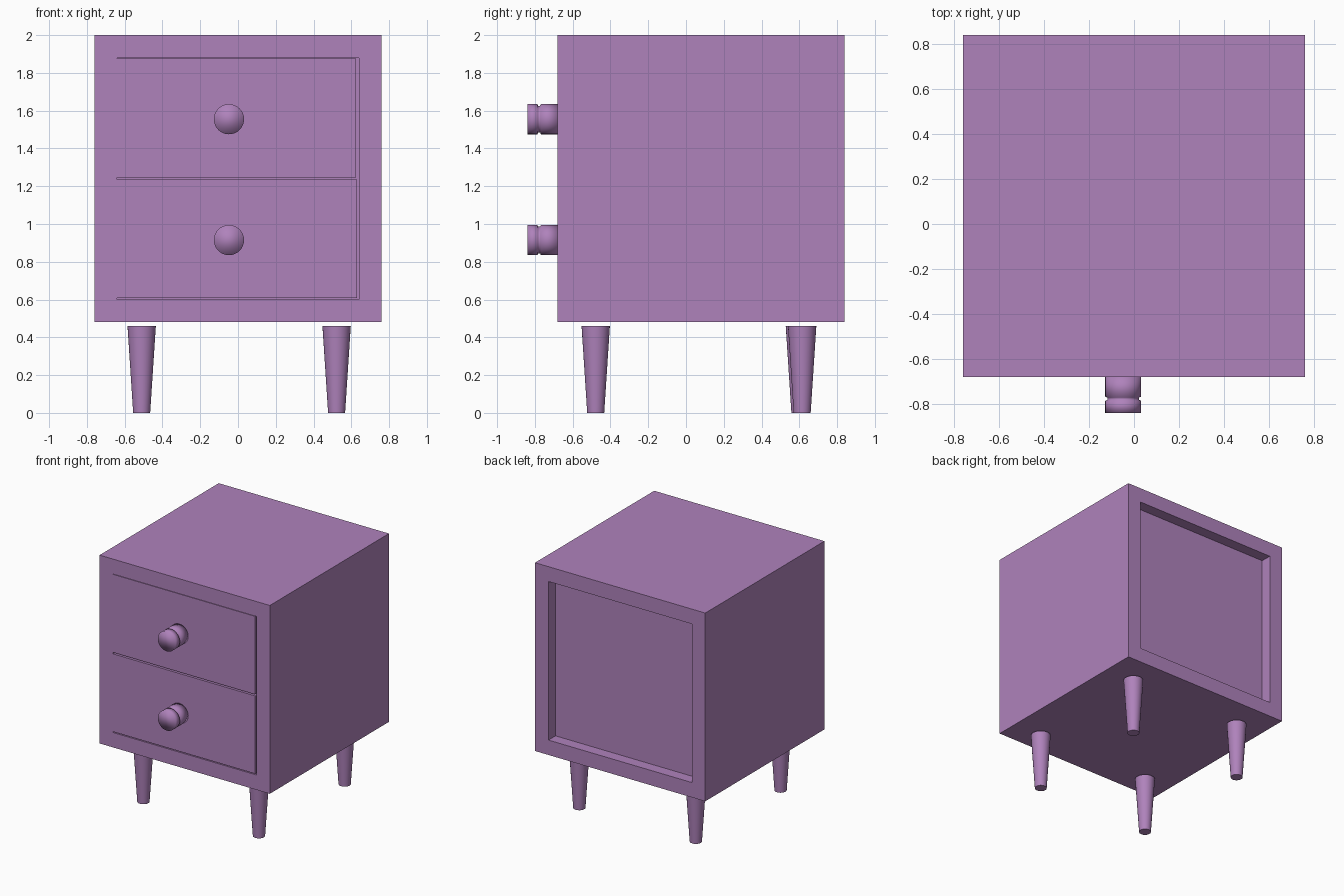
import bpy, bmesh, math

if "Cube" in bpy.data.objects:
    bpy.data.objects.remove(bpy.data.objects["Cube"])

purple = bpy.data.materials.new("soft_purple")
purple.diffuse_color = (0.43, 0.225, 0.50, 1)
purple.use_nodes = True
purple.node_tree.nodes["Principled BSDF"].inputs["Base Color"].default_value = purple.diffuse_color


def make(name, bm, smooth=None):
    bmesh.ops.recalc_face_normals(bm, faces=bm.faces[:])
    mesh = bpy.data.meshes.new(name)
    bm.to_mesh(mesh)
    bm.free()
    mesh.materials.append(purple)
    ob = bpy.data.objects.new(name, mesh)
    bpy.context.collection.objects.link(ob)
    if smooth:
        bpy.ops.object.select_all(action='DESELECT')
        ob.select_set(True)
        bpy.context.view_layer.objects.active = ob
        bpy.ops.object.shade_smooth_by_angle(angle=math.radians(smooth))
    return ob


def box(name, x0, x1, y0, y1, z0, z1):
    bm = bmesh.new()
    bmesh.ops.create_cube(bm, size=1)
    for v in bm.verts:
        v.co = ((x0 + x1) / 2 + v.co.x * (x1 - x0),
                (y0 + y1) / 2 + v.co.y * (y1 - y0),
                (z0 + z1) / 2 + v.co.z * (z1 - z0))
    return make(name, bm)


def rings(name, profile, place, smooth, n=32):
    """Turned solid: profile of (radius, height), place maps (a, b, h) to a point."""
    bm = bmesh.new()
    loops = [[bm.verts.new(place(r * math.cos(2 * math.pi * i / n),
                                 r * math.sin(2 * math.pi * i / n), h))
              for i in range(n)] for r, h in profile]
    for a, b in zip(loops, loops[1:]):
        for i in range(n):
            j = (i + 1) % n
            bm.faces.new((a[i], a[j], b[j], b[i]))
    bm.faces.new(loops[0])
    bm.faces.new(loops[-1])
    return make(name, bm, smooth)


# Cabinet: square tube open at front and back
bm = bmesh.new()
Y0, Y1, CZ = -0.68, 0.84, 1.24
tube = []
for half, y in ((0.76, Y0), (0.76, Y1), (0.64, Y1), (0.64, Y0)):
    tube.append([bm.verts.new((sx * half, y, CZ + sz * half))
                 for sx, sz in ((-1, -1), (1, -1), (1, 1), (-1, 1))])
for k in range(4):
    a, b = tube[k], tube[(k + 1) % 4]
    for i in range(4):
        j = (i + 1) % 4
        bm.faces.new((a[i], a[j], b[j], b[i]))
make("cabinet_frame", bm)

# Recessed back panel
box("back_panel", -0.64, 0.64, 0.72, 0.75, 0.60, 1.88)

# Drawers and their turned knobs
knob = [(0.08, 0.0), (0.08, 0.088), (0.071, 0.092),
        (0.071, 0.103), (0.08, 0.107), (0.08, 0.16)]
for tag, x1, z0, z1, kz in (("upper", 0.626, 1.247, 1.877, 1.555),
                            ("lower", 0.63, 0.607, 1.235, 0.915)):
    box(tag + "_drawer", -0.64, x1, Y0, 0.70, z0, z1)
    rings(tag + "_knob", knob,
          lambda a, b, h, kz=kz: (-0.048 + a, Y0 - h, kz + b), 100)

# Tapered legs
for tag, x, y in (("front_left", -0.51, -0.478), ("front_right", 0.522, -0.478),
                  ("back_left", -0.51, 0.603), ("back_right", 0.522, 0.615)):
    rings(tag + "_leg", [(0.045, 0.0), (0.075, 0.46)],
          lambda a, b, h, x=x, y=y: (x + a, y + b, h), 40)
